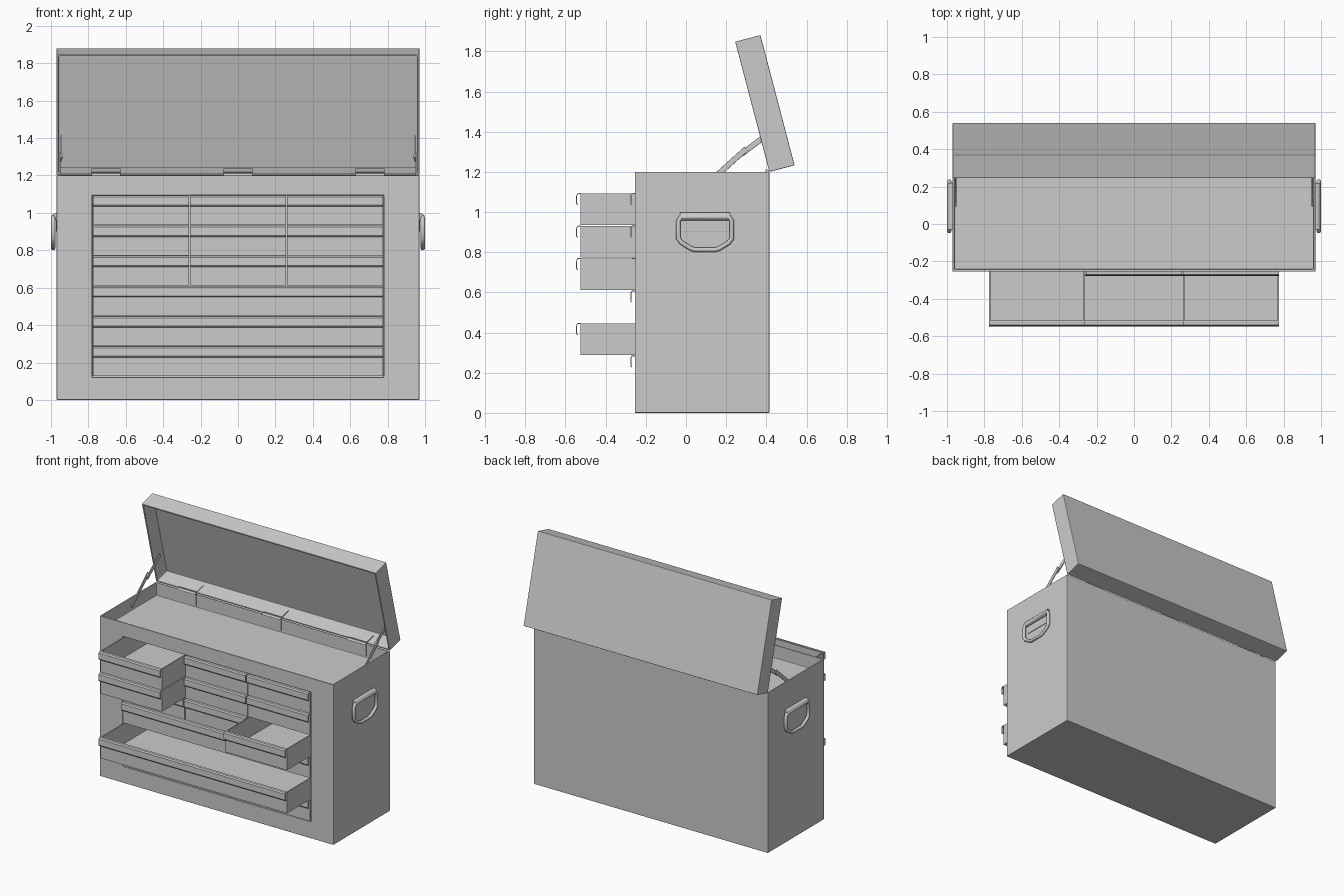
import bpy, bmesh
from math import radians, atan2, pi
from mathutils import Vector, Matrix

if "Cube" in bpy.data.objects:
    bpy.data.objects.remove(bpy.data.objects["Cube"])

HINGE = Vector((0, 0.415, 1.2))
LID_TILT = Matrix.Translation(HINGE) @ Matrix.Rotation(radians(-75.3), 4, 'X')
FRONT = -0.255


def finish(bm, name, bevel=0.0):
    bmesh.ops.recalc_face_normals(bm, faces=bm.faces)
    me = bpy.data.meshes.new(name)
    bm.to_mesh(me)
    bm.free()
    ob = bpy.data.objects.new(name, me)
    bpy.context.collection.objects.link(ob)
    if bevel:
        m = ob.modifiers.new("bevel", 'BEVEL')
        m.width, m.segments, m.limit_method = bevel, 2, 'ANGLE'
    return ob


def pocket(bm, normal, lo, hi, depth):
    """Sink a rectangular pocket spanning lo..hi into the face with this normal."""
    n = Vector(normal)
    bm.normal_update()
    face = max((f for f in bm.faces if f.normal.dot(n) > 0.99), key=lambda f: f.calc_area())
    bmesh.ops.inset_individual(bm, faces=[face], thickness=0.01)
    c = face.calc_center_median()
    for v in face.verts:
        for a in range(3):
            if abs(n[a]) < 0.5:
                v.co[a] = lo[a] if v.co[a] < c[a] else hi[a]
    new = bmesh.ops.extrude_discrete_faces(bm, faces=[face])["faces"][0]
    bmesh.ops.translate(bm, verts=new.verts, vec=-n * depth)


def box(name, lo, hi, pockets=(), bevel=0.0, matrix=None):
    lo, hi = Vector(lo), Vector(hi)
    bm = bmesh.new()
    bmesh.ops.create_cube(bm, size=1)
    for v in bm.verts:
        v.co = Vector([lo[i] if v.co[i] < 0 else hi[i] for i in range(3)])
    for p in pockets:
        pocket(bm, *p)
    ob = finish(bm, name, bevel)
    if matrix:
        ob.matrix_world = matrix
    return ob


def rod(name, centre, radius, length, axis):
    """Cylinder along x or y."""
    bm = bmesh.new()
    rot = Matrix.Rotation(pi / 2, 4, 'Y' if axis == 'x' else 'X')
    bmesh.ops.create_cone(bm, cap_ends=True, segments=20, radius1=radius, radius2=radius,
                          depth=length, matrix=Matrix.Translation(centre) @ rot)
    ob = finish(bm, name)
    for p in ob.data.polygons:
        p.use_smooth = len(p.vertices) == 4
    return ob


def strut(name, x, a, b, width):
    """Flat bar in the yz plane from a to b."""
    a, b = Vector((x, *a)), Vector((x, *b))
    d = b - a
    m = Matrix.Translation((a + b) / 2) @ Matrix.Rotation(atan2(d.z, d.y), 4, 'X')
    h = d.length / 2
    box(name, (-0.004, -h, -width / 2), (0.004, h, width / 2), bevel=0.003, matrix=m)


def drawer(x0, x1, z0, z1, slide):
    y = FRONT - slide
    g, t = 0.004, 0.008
    x0, x1, z0, z1 = x0 + g, x1 - g, z0 + g / 2, z1 - g / 2
    box("drawer", (x0, y, z0), (x1, y + 0.61, z1),
        [((0, 0, 1), (x0 + t, y + t, 0), (x1 - t, y + 0.6, 0), z1 - z0 - t)])
    # hooked pull strip along the top of the drawer front
    profile = [(0, 0), (-0.013, -0.001), (-0.019, -0.008), (-0.020, -0.05), (-0.014, -0.057)]
    bm = bmesh.new()
    rows = [[bm.verts.new((x, y + py, z1 + pz)) for py, pz in profile] for x in (x0, x1)]
    for i in range(len(profile) - 1):
        bm.faces.new((rows[0][i], rows[0][i + 1], rows[1][i + 1], rows[1][i]))
    lip = finish(bm, "drawer_pull")
    s = lip.modifiers.new("thickness", 'SOLIDIFY')
    s.thickness, s.offset = 0.005, 0


# chest with a shallow top tray and a front drawer opening
box("chest_body", (-0.97, FRONT, 0), (0.97, 0.415, 1.2),
    [((0, 0, 1), (-0.958, FRONT + 0.012, 0), (0.958, 0.403, 0), 0.095),
     ((0, -1, 0), (-0.78, 0, 0.122), (0.78, 0, 1.096), 0.635)], bevel=0.004)

# drawers: three rows of three, then three full-width ones
Z = [1.094 - 0.1615 * i for i in range(7)]
X = [-0.778, -0.2593, 0.2593, 0.778]
OPEN = {(0, 0), (1, 0), (2, 2), (4, 0)}
for r in range(6):
    spans = list(zip(X, X[1:])) if r < 3 else [(X[0], X[-1])]
    for c, (a, b) in enumerate(spans):
        drawer(a, b, Z[r + 1], Z[r], 0.27 if (r, c) in OPEN else 0)

# hollow lid, swung open about the back edge
box("lid", (-0.97, -0.67, 0), (0.97, 0, 0.13),
    [((0, 0, -1), (-0.958, -0.658, 0), (0.958, -0.012, 0), 0.118)], bevel=0.004, matrix=LID_TILT)

# hinges
for x in (-0.705, 0, 0.705):
    w = 0.077
    box("hinge_body_leaf", (x - w, 0.397, 1.115), (x + w, 0.404, 1.202))
    box("hinge_lid_leaf", (x - w, -0.018, 0), (x + w, -0.011, 0.08), matrix=LID_TILT)
    rod("hinge_barrel", (x, 0.404, 1.203), 0.009, 2 * w, 'x')

for s in (-1, 1):
    # folding lid stays
    strut("lid_stay_lower", s * 0.953, (0.10, 1.135), (0.30, 1.315), 0.028)
    strut("lid_stay_upper", s * 0.945, (0.27, 1.285), (0.43, 1.405), 0.028)
    rod("lid_stay_pivot", (s * 0.948, 0.285, 1.30), 0.011, 0.02, 'x')
    # side carry handle: plate, barrel and swinging ring
    xs = sorted((s * 0.965, s * 0.974))
    box("handle_plate", (xs[0], -0.02, 0.90), (xs[1], 0.21, 0.998), bevel=0.002)
    rod("handle_barrel", (s * 0.977, 0.095, 0.978), 0.020, 0.25, 'y')
    cu = bpy.data.curves.new("handle_ring", 'CURVE')
    cu.dimensions, cu.bevel_depth, cu.bevel_resolution = '3D', 0.012, 3
    sp = cu.splines.new('POLY')
    pts = [(-0.025, 0.975), (-0.038, 0.955), (-0.038, 0.868), (-0.022, 0.847), (0.025, 0.818),
           (0.045, 0.812)]
    pts += [(0.19 - y, z) for y, z in reversed(pts)]
    sp.points.add(len(pts) - 1)
    for p, (y, z) in zip(sp.points, pts):
        p.co = (s * 0.988, y, z, 1)
    sp.use_cyclic_u = True
    ring = bpy.data.objects.new("handle_ring", cu)
    bpy.context.collection.objects.link(ring)
